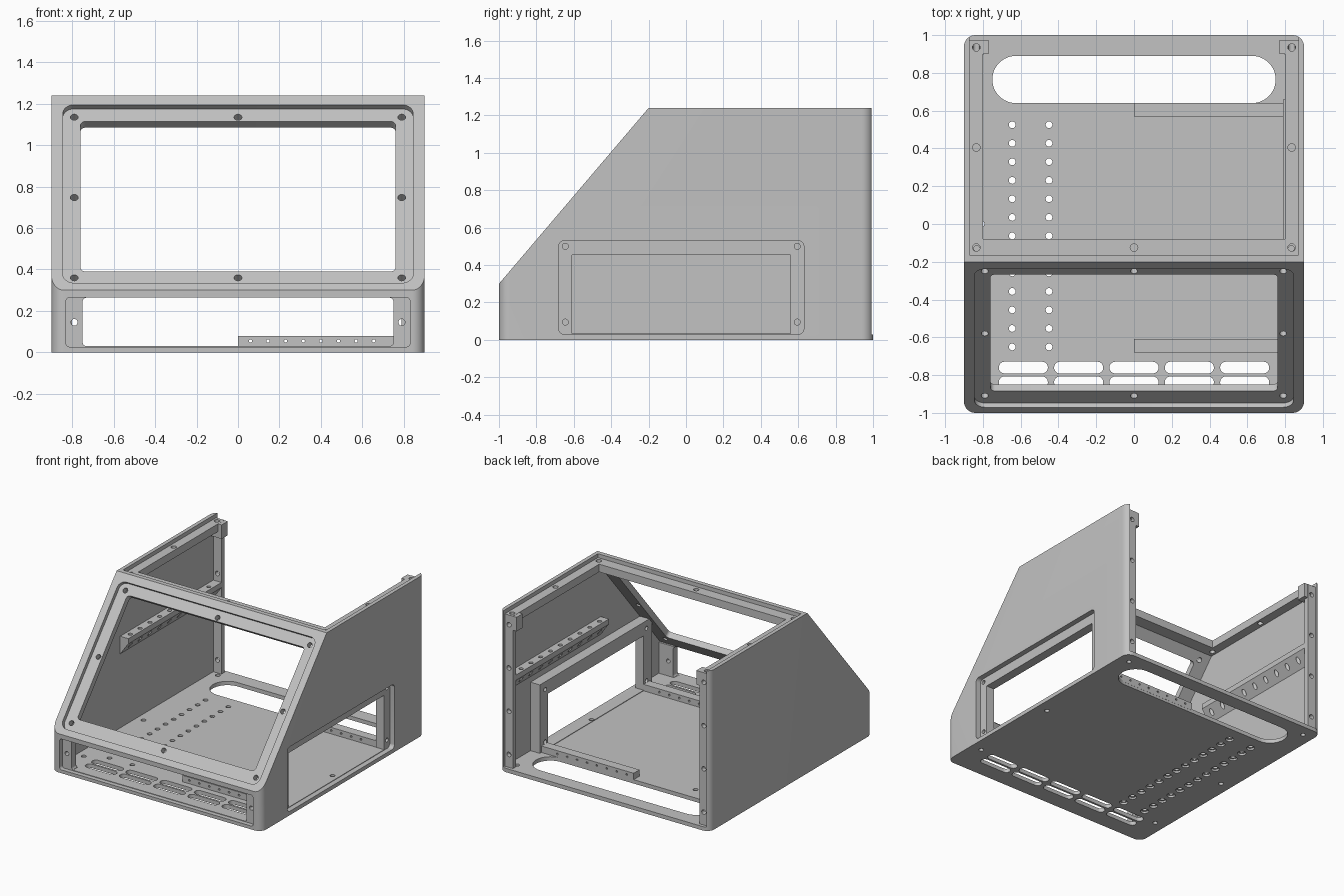
import bpy, bmesh, math
from mathutils import Matrix, Vector

cube = bpy.data.objects.get("Cube")
if cube:
    bpy.data.objects.remove(cube, do_unlink=True)

grey = bpy.data.materials.new("plain_grey")
grey.use_nodes = True
grey.diffuse_color = (0.54, 0.54, 0.54, 1)
grey.node_tree.nodes["Principled BSDF"].inputs["Base Color"].default_value = grey.diffuse_color

# Extrusion frames: profile (u, v) swept along the named axis
AXES = {"Z": Matrix.Identity(4),
        "X": Matrix(((0, 0, 1, 0), (1, 0, 0, 0), (0, 1, 0, 0), (0, 0, 0, 1))),
        "Y": Matrix(((1, 0, 0, 0), (0, 0, 1, 0), (0, 1, 0, 0), (0, 0, 0, 1)))}
along = Vector((0, 0.8, 0.94)).normalized()
out = Vector((1, 0, 0)).cross(along)
AXES["SLOPE"] = Matrix(((1, along.x, out.x, 0), (0, along.y, out.y, -1),
                        (0, along.z, out.z, 0.3), (0, 0, 0, 1)))


def rounded(u0, u1, v0, v1, r=0.0, n=8):
    if r == 0:
        return [(u0, v0), (u1, v0), (u1, v1), (u0, v1)]
    pts = []
    corners = [(u1 - r, v1 - r), (u0 + r, v1 - r), (u0 + r, v0 + r), (u1 - r, v0 + r)]
    for q, (cu, cv) in enumerate(corners):
        for i in range(n + 1):
            a = math.pi / 2 * (q + i / n)
            pts.append((cu + r * math.cos(a), cv + r * math.sin(a)))
    return pts


def circle(u, v, r, n=16):
    return [(u + r * math.cos(2 * math.pi * i / n), v + r * math.sin(2 * math.pi * i / n))
            for i in range(n)]


def prism(name, axis, lo, hi, *profiles):
    """One object holding each profile extruded from lo to hi."""
    bm = bmesh.new()
    for pts in profiles:
        low = [bm.verts.new((u, v, lo)) for u, v in pts]
        high = [bm.verts.new((u, v, hi)) for u, v in pts]
        bm.faces.new(low)
        bm.faces.new(high)
        for i in range(len(pts)):
            j = (i + 1) % len(pts)
            bm.faces.new((low[i], low[j], high[j], high[i]))
    bm.transform(AXES[axis])
    bmesh.ops.recalc_face_normals(bm, faces=bm.faces)
    mesh = bpy.data.meshes.new(name)
    bm.to_mesh(mesh)
    bm.free()
    ob = bpy.data.objects.new(name, mesh)
    bpy.context.scene.collection.objects.link(ob)
    return ob


def cut(targets, axis, lo, hi, *profiles):
    cutter = prism("cutter", axis, lo, hi, *profiles)
    cutter.hide_render = True
    for ob in targets:
        mod = ob.modifiers.new("cut", "BOOLEAN")
        mod.operation = "DIFFERENCE"
        mod.solver = "EXACT"
        mod.object = cutter
        deps = bpy.context.evaluated_depsgraph_get()
        mesh = bpy.data.meshes.new_from_object(ob.evaluated_get(deps))
        ob.modifiers.clear()
        ob.data = mesh
    bpy.data.objects.remove(cutter, do_unlink=True)


# Outer shell: rounded footprint, sloped front, hollow inside
shell = prism("case_shell", "Z", 0, 1.24, rounded(-0.9, 0.9, -1, 1, 0.06))
cut([shell], "SLOPE", 0, 1, rounded(-2, 2, -1, 3))
cut([shell], "X", -0.87, 0.87, [(-0.95, 0.03), (-0.95, 0.241), (-0.177, 1.15),
                                (0.94, 1.15), (0.94, 0.03)])

# Open top with a stepped lid seat, open back with a stepped panel seat
cut([shell], "Z", 1.0, 1.4, rounded(-0.8, 0.8, -0.08, 1.2))
cut([shell], "Z", 1.21, 1.4, rounded(-0.87, 0.87, -0.165, 1.2))
cut([shell], "Y", 0.8, 1.2, rounded(-0.8, 0.8, 0.03, 1.4))
cut([shell], "Y", 0.975, 1.2, rounded(-0.87, 0.87, 0.03, 1.4))

# Sloped display opening with its seat and screw holes
cut([shell], "SLOPE", -0.03, 0.2, rounded(-0.845, 0.845, 0.046, 1.175, 0.055))
cut([shell], "SLOPE", -0.2, 0.1, rounded(-0.76, 0.76, 0.144, 1.095, 0.025))
cut([shell], "SLOPE", -0.14, 0.1, *[circle(x, s, 0.019) for x in (-0.79, 0, 0.79)
                                   for s in (0.104, 0.613, 1.122) if x or s != 0.613])

# Front slot with recessed ears
ears = [prism(n, "Y", -0.96, -0.91, rounded(min(a, b), max(a, b), 0.02, 0.27))
        for n, a, b in (("left_front_ear", 0.74, 0.88), ("right_front_ear", -0.74, -0.88))]
front = [shell] + ears
cut(front, "Y", -1.2, -0.965, rounded(-0.83, 0.83, 0.026, 0.265, 0.02))
cut(front, "Y", -1.2, -0.86, rounded(-0.75, 0.75, 0.03, 0.264, 0.02))
cut(front, "Y", -1.2, -0.88, *[circle(x, 0.145, 0.016) for x in (-0.79, 0.79)])

# Side window on the left wall with a deep inner frame
frame = prism("side_window_frame", "X", 0.79, 0.88, rounded(-0.71, 0.66, 0.02, 0.56))
side = [shell, frame]
cut(side, "X", 0.86, 1.2, rounded(-0.68, 0.63, 0.03, 0.53, 0.03))
cut(side, "X", 0.7, 1.2, rounded(-0.61, 0.56, 0.034, 0.455))
cut(side, "X", 0.7, 1.2, *[circle(y, z, 0.016) for y in (-0.645, 0.595) for z in (0.095, 0.5)])

# Floor: cable slot, vents, hole rows and foot holes
cut([shell], "Z", -0.1, 0.1, rounded(-0.75, 0.75, 0.64, 0.89, 0.1249, 12))
cut([shell], "Z", -0.1, 0.1, *[rounded(c - 0.13, c + 0.13, y - 0.031, y + 0.031, 0.0305, 6)
                              for c in [0.293 * k for k in range(-2, 3)]
                              for y in (-0.76, -0.838)])
rows = [(x, 0.525 - 0.098 * k) for x in (-0.645, -0.45) for k in range(13)]
cut([shell], "Z", -0.1, 0.1, *[circle(x, y, 0.018) for x, y in rows])
cut([shell], "Z", -0.1, 0.015, *[circle(x, y, 0.03) for x, y in rows])
cut(side, "Z", -0.1, 0.1, *[circle(x, y, 0.018) for x in (-0.81, 0.81)
                           for y in (-0.73, 0, 0.91)])

# Blocks at the top rear corners
blocks = [prism(n, "Z", 1.1, 1.209, rounded(min(a, b), max(a, b), 0.9, 0.974))
          for n, a, b in (("left_corner_block", 0.77, 0.86), ("right_corner_block", -0.77, -0.86))]

# Screw holes in the lid rim and rear flanges
rim = [(x, y) for x in (-0.835, 0.835) for y in (-0.125, 0.405, 0.935)] + [(0, -0.125)]
cut([shell] + blocks, "Z", 1.14, 1.4, *[circle(x, y, 0.02) for x, y in rim])
cut([shell] + blocks, "Y", 0.91, 1.1, *[circle(x, 0.13 + 0.335 * k, 0.018)
                                       for x in (-0.835, 0.835) for k in range(4)])

# Perforated ledges along both inner walls
ledges = []
for name, s in (("left_wall_ledge", 1), ("right_wall_ledge", -1)):
    ledge = prism(name, "Y", -0.2, 0.945, [(0.88 * s, 0.74), (0.8 * s, 0.74),
                                           (0.8 * s, 0.7), (0.88 * s, 0.59)])
    cut([ledge], "Z", 0.5, 0.9, *[circle(0.832 * s, -0.13 + 0.12 * k, 0.016) for k in range(9)])
    ledges.append(ledge)

# Low mounting rails on the floor
rails = []
for name, y in (("rear_floor_rail", 0.605), ("front_floor_rail", -0.645)):
    rail = prism(name, "X", 0, 0.795, rounded(y - 0.036, y + 0.036, 0.02, 0.08))
    cut([rail], "Y", y - 0.1, y + 0.1, *[circle(0.06 + 0.085 * k, 0.055, 0.008, 8)
                                        for k in range(8)])
    rails.append(rail)

# Colour and shading
bpy.ops.object.select_all(action="DESELECT")
for ob in [shell, frame] + ears + blocks + ledges + rails:
    ob.data.materials.clear()
    ob.data.materials.append(grey)
    ob.select_set(True)
    bpy.context.view_layer.objects.active = ob
bpy.ops.object.shade_smooth_by_angle(angle=math.radians(30))
